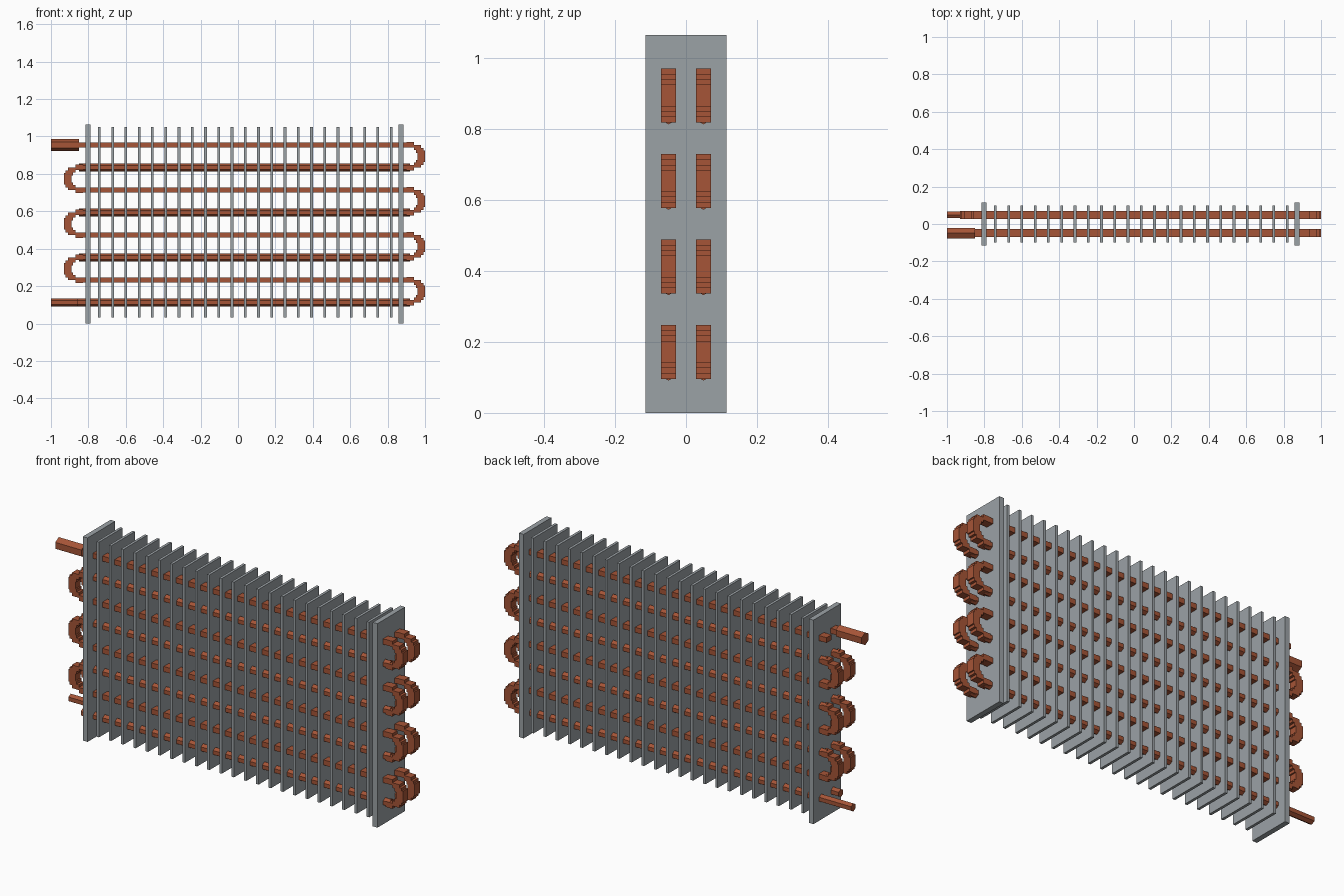
import bpy, bmesh, math
from mathutils import Matrix

if "Cube" in bpy.data.objects:
    bpy.data.objects.remove(bpy.data.objects["Cube"])


def material(name, rgb):
    m = bpy.data.materials.new(name)
    m.diffuse_color = (*rgb, 1)
    m.use_nodes = True
    m.node_tree.nodes["Principled BSDF"].inputs["Base Color"].default_value = m.diffuse_color
    return m


COPPER = material("copper", (0.38, 0.09, 0.038))
METAL = material("grey metal", (0.33, 0.36, 0.38))


def finish(name, bm, mat):
    me = bpy.data.meshes.new(name)
    bm.to_mesh(me)
    bm.free()
    me.materials.append(mat)
    ob = bpy.data.objects.new(name, me)
    bpy.context.collection.objects.link(ob)
    return ob


def add_box(bm, x0, x1, y0, y1, z0, z1):
    mat = Matrix.Translation(((x0 + x1) / 2, (y0 + y1) / 2, (z0 + z1) / 2))
    mat = mat @ Matrix.Diagonal((x1 - x0, y1 - y0, z1 - z0, 1))
    bmesh.ops.create_cube(bm, size=1, matrix=mat)


def add_hex(bm, x0, x1, y, z, r):
    # six-sided bar along x, flat on top and bottom, corners along y
    mat = Matrix.Translation(((x0 + x1) / 2, y, z))
    mat = mat @ Matrix.Rotation(math.pi / 2, 4, 'Y') @ Matrix.Rotation(math.pi / 2, 4, 'Z')
    bmesh.ops.create_cone(bm, cap_ends=True, segments=6, radius1=r, radius2=r,
                          depth=x1 - x0, matrix=mat)
    return bm


W = 0.021                                  # half width of a tube
ROWS = [0.954 - 0.1203 * i for i in range(8)]
RIGHT, LEFT = 0.92, -0.85                  # centres of the return bends

# End plates
for name, x in (("left_end_plate", -0.802), ("right_end_plate", 0.871)):
    bm = bmesh.new()
    add_box(bm, x - 0.0135, x + 0.0135, -0.114, 0.114, 0, 1.064)
    finish(name, bm, METAL)

# Cooling fins
bm = bmesh.new()
for i in range(23):
    x = -0.741 + i * 1.5595 / 22
    add_box(bm, x - 0.007, x + 0.007, -0.098, 0.098, 0.032, 1.05)
finish("cooling_fins", bm, METAL)


def add_bend(bm, x, y, z, side):
    # stepped half ring of blocks, opening away from the given side
    for dz, half in ((0, 0.031), (0.032, 0.0135), (0.047, 0.0135), (0.0615, 0.0145)):
        dx = math.sqrt(max(0.0615 ** 2 - dz ** 2, 0)) if dz else 0.06
        for s in ((1, -1) if dz else (1,)):
            cx, cz = x + side * dx, z + s * dz
            add_box(bm, cx - 0.02, cx + 0.02, y - W, y + W, cz - half, cz + half)


# Front and back tube circuits
for name, y in (("front", -0.049), ("back", 0.049)):
    bm = bmesh.new()
    for i, z in enumerate(ROWS):
        x0 = -0.86 if i in (0, 7) else LEFT
        if i == 7 and name == "back":
            x0 = -1.0                      # outlet end
        if i % 2:
            add_hex(bm, x0, RIGHT, y, z, W)
        else:
            add_box(bm, x0, RIGHT, y - W, y + W, z - 0.0135, z + 0.0135)
    finish(name + "_tubes", bm, COPPER)

    bm = bmesh.new()
    for i in range(7):
        x, side = (RIGHT, 1) if i % 2 == 0 else (LEFT, -1)
        add_bend(bm, x, y, (ROWS[i] + ROWS[i + 1]) / 2, side)
    finish(name + "_return_bends", bm, COPPER)

# Wider inlet sleeve
finish("inlet_sleeve", add_hex(bmesh.new(), -1.0, -0.85, -0.049, ROWS[0], 0.033), COPPER)
